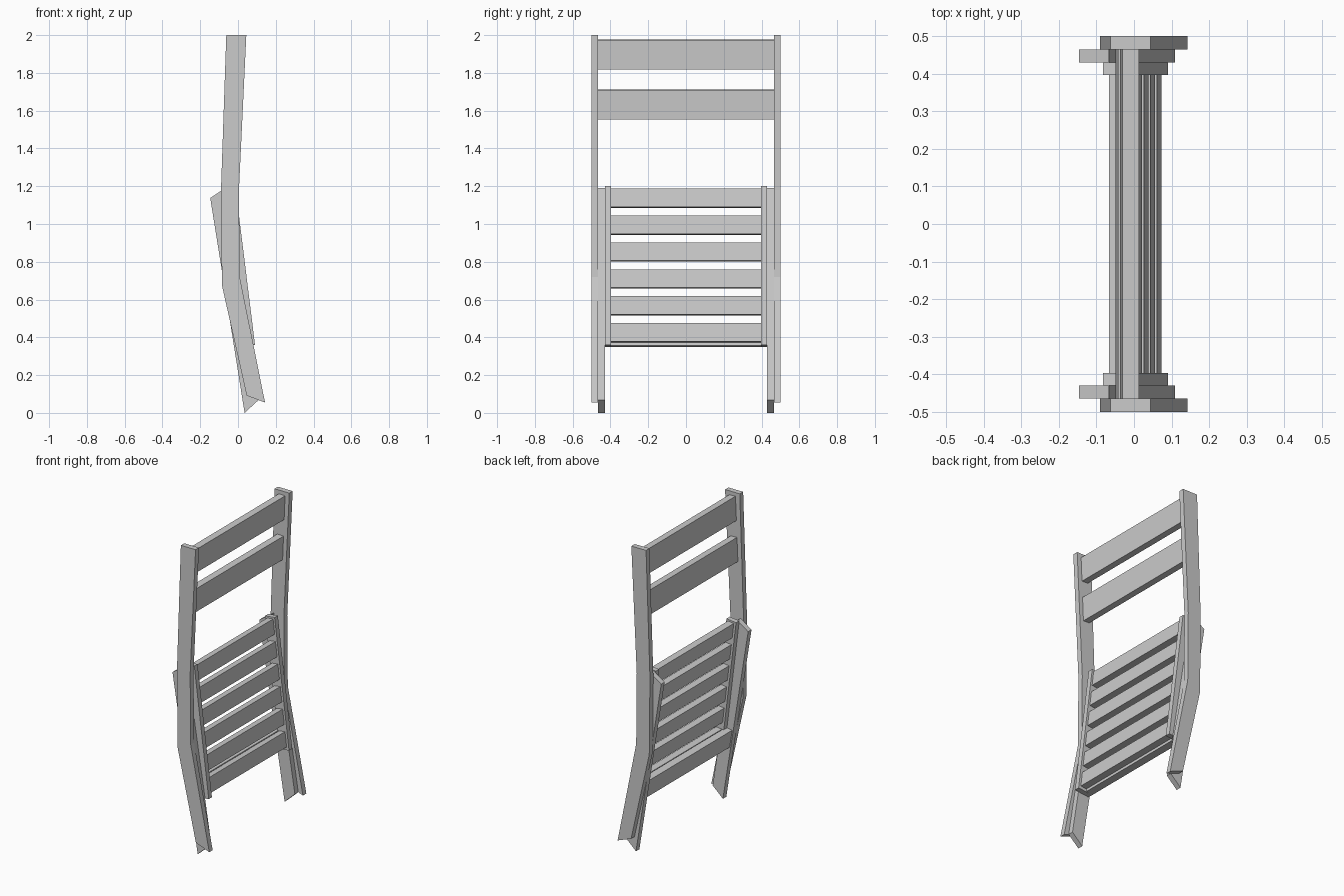
import bpy, bmesh

if "Cube" in bpy.data.objects:
    bpy.data.objects.remove(bpy.data.objects["Cube"])


def extrude_profile(name, pts, y0, y1):
    """Extrude an xz outline between two y values."""
    bm = bmesh.new()
    face = bm.faces.new([bm.verts.new((x, y0, z)) for x, z in pts])
    res = bmesh.ops.extrude_face_region(bm, geom=[face])
    verts = [g for g in res["geom"] if isinstance(g, bmesh.types.BMVert)]
    bmesh.ops.translate(bm, verts=verts, vec=(0, y1 - y0, 0))
    bmesh.ops.recalc_face_normals(bm, faces=bm.faces)
    me = bpy.data.meshes.new(name)
    bm.to_mesh(me)
    bm.free()
    ob = bpy.data.objects.new(name, me)
    bpy.context.collection.objects.link(ob)
    return ob


def pair(name, pts, y0, y1):
    extrude_profile(name + "_left", pts, -y1, -y0)
    extrude_profile(name + "_right", pts, y0, y1)


def slat(name, cx, z0, z1, thick, lean, half):
    """Board across y; lean is the x shift per unit of height."""
    h = (z1 - z0) / 2
    cz = (z0 + z1) / 2
    t = thick / 2
    pts = [(cx + sx * t + sz * h * lean, cz + sz * h - sx * t * lean)
           for sx, sz in ((-1, -1), (1, -1), (1, 1), (-1, 1))]
    extrude_profile(name, pts, -half, half)


# Long bent back legs
pair("back_leg", [(-0.062, 2.0), (-0.09, 1.18), (-0.085, 0.675), (0.046, 0.092),
                  (0.143, 0.055), (0.009, 0.72), (0.005, 1.18), (0.044, 2.0)], 0.465, 0.5)

# Straight front legs, folded against the back legs
pair("front_leg", [(-0.147, 1.138), (0.035, 0.0), (0.109, 0.068), (-0.067, 1.19)],
     0.43, 0.465)

# Seat side rails
pair("seat_rail", [(-0.083, 1.192), (0.02, 0.352), (0.09, 0.36), (-0.014, 1.2)],
     0.397, 0.43)

# Seat slats
for i in range(6):
    z0 = 0.376 + i * 0.1424
    slat(f"seat_slat_{i + 1}", 0.046 - i * 0.0172, z0, z0 + 0.097, 0.042, -0.12, 0.397)

# Stretcher between the front legs
slat("front_leg_stretcher", 0.0, 0.352, 0.468, 0.045, -0.16, 0.43)

# Backrest slats
slat("backrest_slat_top", -0.012, 1.818, 1.975, 0.045, 0.043, 0.465)
slat("backrest_slat_lower", -0.023, 1.554, 1.71, 0.045, 0.043, 0.465)
